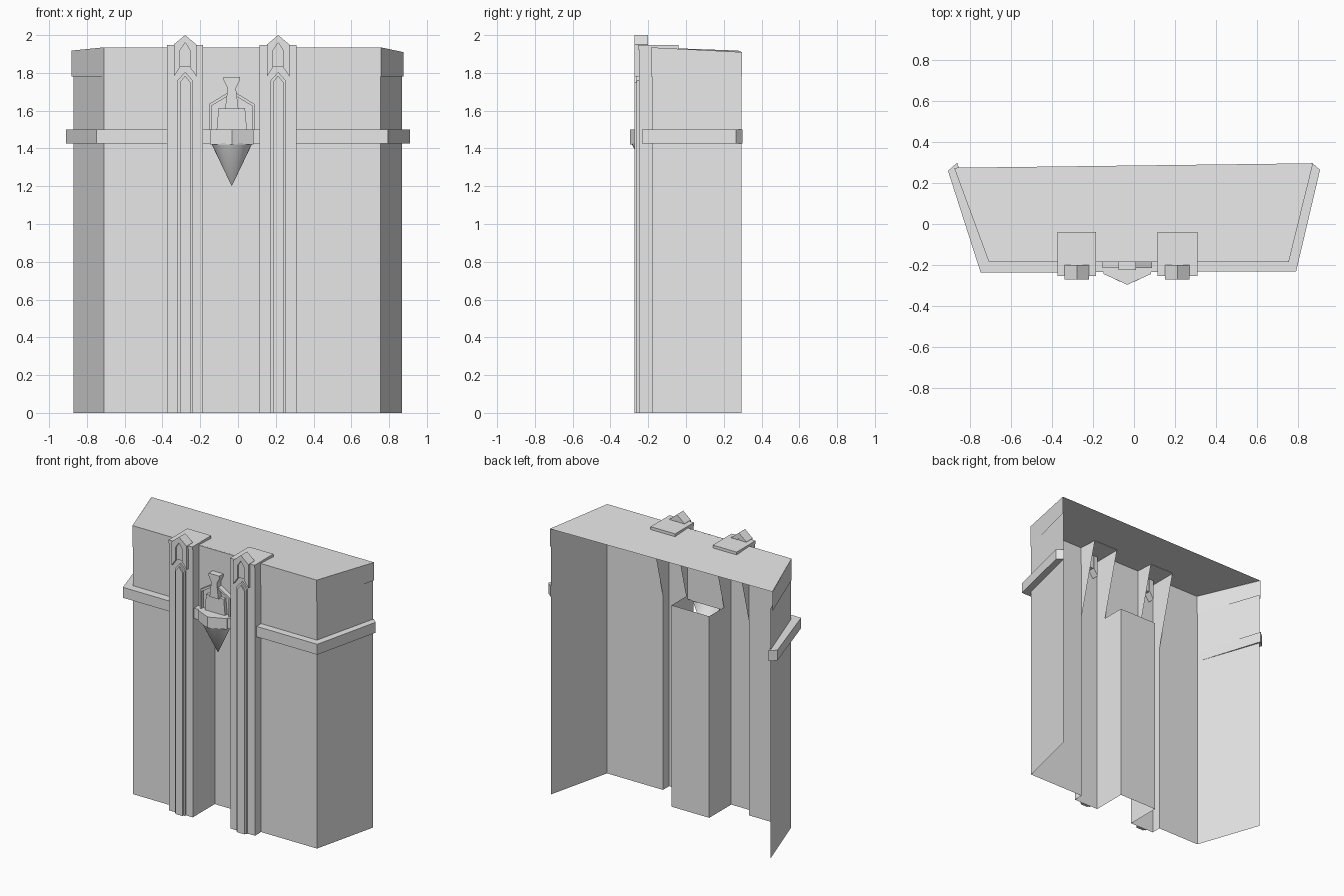
import bpy
import math

cube = bpy.data.objects.get("Cube")
if cube:
    bpy.data.objects.remove(cube)

stone = bpy.data.materials.new("grey stone")
stone.use_nodes = True
stone.diffuse_color = (0.8, 0.8, 0.8, 1)
stone.node_tree.nodes["Principled BSDF"].inputs["Base Color"].default_value = (0.8, 0.8, 0.8, 1)


def build(name, verts, faces):
    mesh = bpy.data.meshes.new(name)
    mesh.from_pydata(verts, [], faces)
    mesh.materials.append(stone)
    obj = bpy.data.objects.new(name, mesh)
    bpy.context.collection.objects.link(obj)
    return obj


def sheet(name, path, low, high):
    """Upright open wall along a plan path; high gives one height per point."""
    n = len(path)
    verts = [(x, y, low) for x, y in path] + [(p[0], p[1], h) for p, h in zip(path, high)]
    return build(name, verts, [(i, i + 1, n + i + 1, n + i) for i in range(n - 1)])


def slab(name, plan, low, high):
    """Closed solid from a counter-clockwise plan outline."""
    n = len(plan)
    verts = [(x, y, z) for z in (low, high) for x, y in plan]
    sides = [(i, (i + 1) % n, n + (i + 1) % n, n + i) for i in range(n)]
    return build(name, verts, sides + [tuple(reversed(range(n))), tuple(range(n, 2 * n))])


def plate(name, outline, front, back):
    """Closed solid from a counter-clockwise front outline in x and z."""
    n = len(outline)
    verts = [(x, y, z) for y in (front, back) for x, z in outline]
    sides = [(i, n + i, n + (i + 1) % n, (i + 1) % n) for i in range(n)]
    return build(name, verts, sides + [tuple(range(n)), tuple(reversed(range(n, 2 * n)))])


def frame(name, outer, inner, front, back):
    """Open-ended strip between two matching front outlines, made solid."""
    return plate(name, outer + inner[::-1], front, back)


WALL, FRONT = -0.18, -0.25
TOP = 1.935
PILASTERS = {"right": (-0.375, -0.185), "left": (0.115, 0.31)}
IN_R, IN_L = -0.185, 0.115

# Outer walls and the slightly proud cornice, open at back and bottom
sheet("right_wall", [(-0.87, 0.28), (-0.71, WALL), (-0.375, WALL)], 0, [1.8] * 3)
sheet("left_wall", [(0.31, WALL), (0.755, WALL), (0.868, 0.295)], 0, [1.8] * 3)
sheet("right_cornice", [(-0.882, 0.275), (-0.71, -0.186), (-0.375, -0.186)],
      1.78, [1.918, TOP, TOP])
sheet("left_cornice", [(0.31, -0.186), (0.757, -0.186), (0.876, 0.297)],
      1.78, [TOP, TOP, 1.91])
sheet("centre_wall", [(IN_R, WALL), (IN_L, WALL)], 1.43, [TOP, TOP])
build("roof", [(-0.71, -0.186, TOP), (0.757, -0.186, TOP),
               (0.876, 0.297, 1.91), (-0.88, 0.275, 1.918)], [(0, 1, 2, 3)])

# Recess between the pilasters
sheet("niche", [(IN_R, WALL), (IN_R, 0), (IN_L, 0), (IN_L, WALL)], 0, [1.45] * 4)

# Belt course wrapping the walls
slab("right_belt", [(-0.91, 0.26), (-0.75, -0.238), (-0.375, -0.238), (-0.375, WALL),
                    (-0.71, WALL), (-0.865, 0.3)], 1.425, 1.5)
slab("left_belt", [(0.31, -0.232), (0.793, -0.232), (0.91, 0.265), (0.87, 0.3),
                   (0.755, WALL), (0.31, WALL)], 1.425, 1.5)
slab("centre_belt", [(IN_R, -0.235), (IN_L, -0.235), (IN_L, WALL), (IN_R, WALL)], 1.425, 1.5)


def pointed(c, half, low, shoulder, tip):
    return [(c - half, low), (c + half, low), (c + half, shoulder),
            (c, tip), (c - half, shoulder)]


def arch(c, half, low, shoulder, tip):
    return [(c + half, low), (c + half, shoulder), (c, tip),
            (c - half, shoulder), (c - half, low)]


# Hollow pilasters with inner fins, caps, pointed strips and finials
for side, (x0, x1) in PILASTERS.items():
    profile = [(FRONT, 0), (WALL, 0), (WALL, 1.4), (-0.04, TOP), (FRONT, TOP)]
    verts = [(x, y, z) for x in (x0, x1) for y, z in profile]
    build(side + "_pilaster", verts,
          [(4, 3, 2, 1, 0), (5, 6, 7, 8, 9), (0, 5, 9, 4)])
    slab(side + "_cap", [(x0, -0.255), (x1, -0.255), (x1, -0.04), (x0, -0.04)], 1.925, 1.948)
    c = (x0 + x1) / 2
    plate(side + "_strip", pointed(c, 0.04, 0, 1.76, 1.805), -0.262, FRONT)
    plate(side + "_strip_ridge", pointed(c, 0.028, 0, 1.75, 1.785), -0.272, -0.26)
    frame(side + "_finial_frame", arch(c, 0.06, 1.78, 1.95, 2.0),
          arch(c, 0.026, 1.83, 1.92, 1.96), -0.272, -0.2)
    plate(side + "_finial_core", pointed(c, 0.05, 1.83, 1.94, 1.985), -0.26, -0.205)

# Central ornament: hooded frame, block and flared stem
cx = -0.033
frame("hood_frame",
      [(cx + 0.12, 1.5), (cx + 0.12, 1.635), (cx + 0.03, 1.69),
       (cx - 0.03, 1.69), (cx - 0.12, 1.635), (cx - 0.12, 1.5)],
      [(cx + 0.108, 1.5), (cx + 0.108, 1.625), (cx + 0.03, 1.672),
       (cx - 0.03, 1.672), (cx - 0.108, 1.625), (cx - 0.108, 1.5)], -0.215, WALL)
plate("hood_panel", [(cx - 0.11, 1.5), (cx + 0.11, 1.5), (cx + 0.11, 1.63),
                     (cx + 0.03, 1.68), (cx - 0.03, 1.68), (cx - 0.11, 1.63)], -0.19, WALL)
plate("hood_block", [(cx - 0.08, 1.5), (cx + 0.08, 1.5), (cx + 0.07, 1.615),
                     (cx - 0.07, 1.615)], -0.215, WALL)
plate("stem", [(cx - 0.035, 1.61), (cx + 0.035, 1.61), (cx + 0.022, 1.72), (cx + 0.043, 1.76),
               (cx + 0.043, 1.778), (cx - 0.043, 1.778), (cx - 0.043, 1.76),
               (cx - 0.022, 1.72)], -0.226, WALL)

# Corbel shelf and the smooth half cone under it
slab("corbel_shelf", [(cx - 0.115, WALL), (cx - 0.115, -0.245), (cx, -0.297),
                      (cx + 0.115, -0.245), (cx + 0.115, WALL)], 1.422, 1.5)
steps = 16
angles = [math.pi + math.pi * i / steps for i in range(steps + 1)]
rim = [(cx + 0.108 * math.cos(a), WALL + 0.108 * math.sin(a), 1.425) for a in angles]
cone = build("corbel_cone", rim + [(cx, WALL, 1.2)],
             [(i + 1, i, steps + 1) for i in range(steps)])
for poly in cone.data.polygons:
    poly.use_smooth = True
